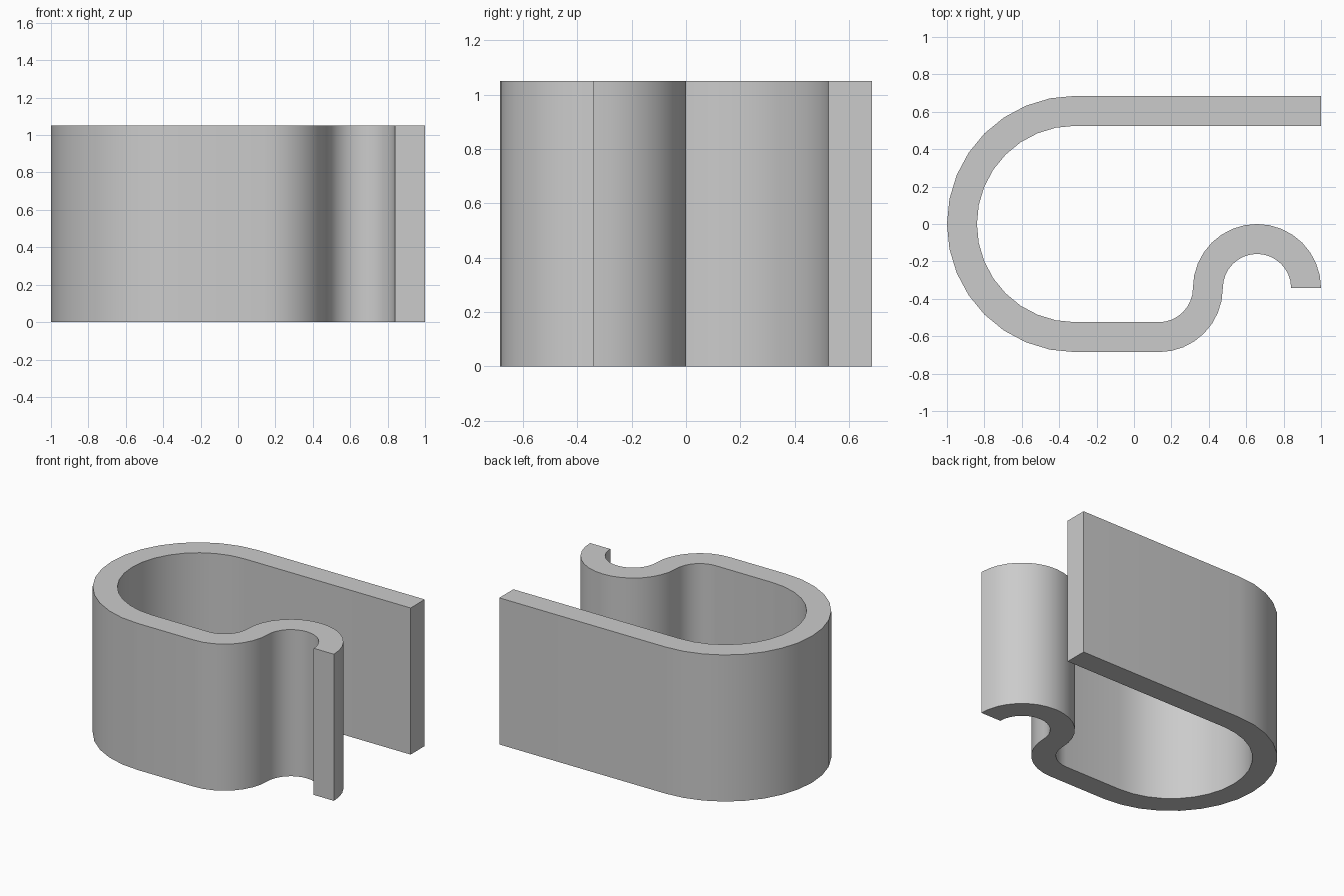
import bpy
import bmesh
from math import cos, sin, radians
from mathutils import Vector

if "Cube" in bpy.data.objects:
    bpy.data.objects.remove(bpy.data.objects["Cube"], do_unlink=True)

HEIGHT = 1.05
THICK = 0.16
BIG = 0.685          # outer radius of the main bend
SMALL = BIG / 2      # outer radius of the hook and its lead-in bend


def arc(cx, cy, inner, outer, start, end, steps):
    """Pairs of points on the inside and outside walls along an arc."""
    pairs = []
    for i in range(steps + 1):
        a = radians(start + (end - start) * i / steps)
        d = Vector((cos(a), sin(a), 0))
        c = Vector((cx, cy, 0))
        pairs.append((c + d * inner, c + d * outer))
    return pairs


# Strip profile: straight arm, main bend, lead-in bend, hook
hook_x = 1 - SMALL
lead_x = hook_x - 2 * SMALL + THICK
pairs = [(Vector((1, BIG - THICK, 0)), Vector((1, BIG, 0)))]
pairs += arc(BIG - 1, 0, BIG - THICK, BIG, 90, 270, 16)
pairs += arc(lead_x, -SMALL, SMALL - THICK, SMALL, 270, 360, 8)
pairs += arc(hook_x, -SMALL, SMALL, SMALL - THICK, 180, 0, 16)[1:]

# Extrude the strip upwards
bm = bmesh.new()
rows = [(bm.verts.new(a), bm.verts.new(b)) for a, b in pairs]
for (a, b), (c, d) in zip(rows, rows[1:]):
    bm.faces.new((a, b, d, c))
result = bmesh.ops.extrude_face_region(bm, geom=bm.faces[:], use_keep_orig=True)
top = [v for v in result["geom"] if isinstance(v, bmesh.types.BMVert)]
bmesh.ops.translate(bm, verts=top, vec=(0, 0, HEIGHT))
bmesh.ops.recalc_face_normals(bm, faces=bm.faces[:])
mesh = bpy.data.meshes.new("hooked_clip")
bm.to_mesh(mesh)
bm.free()

clip = bpy.data.objects.new("hooked_clip", mesh)
bpy.context.collection.objects.link(clip)

# Plain grey material
grey = bpy.data.materials.new("light grey")
grey.use_nodes = True
colour = (0.6, 0.6, 0.6, 1)
grey.diffuse_color = colour
grey.node_tree.nodes["Principled BSDF"].inputs["Base Color"].default_value = colour
mesh.materials.append(grey)

# Smooth bends with crisp rims
bpy.ops.object.select_all(action="DESELECT")
clip.select_set(True)
bpy.context.view_layer.objects.active = clip
bpy.ops.object.shade_smooth_by_angle(angle=radians(30))
